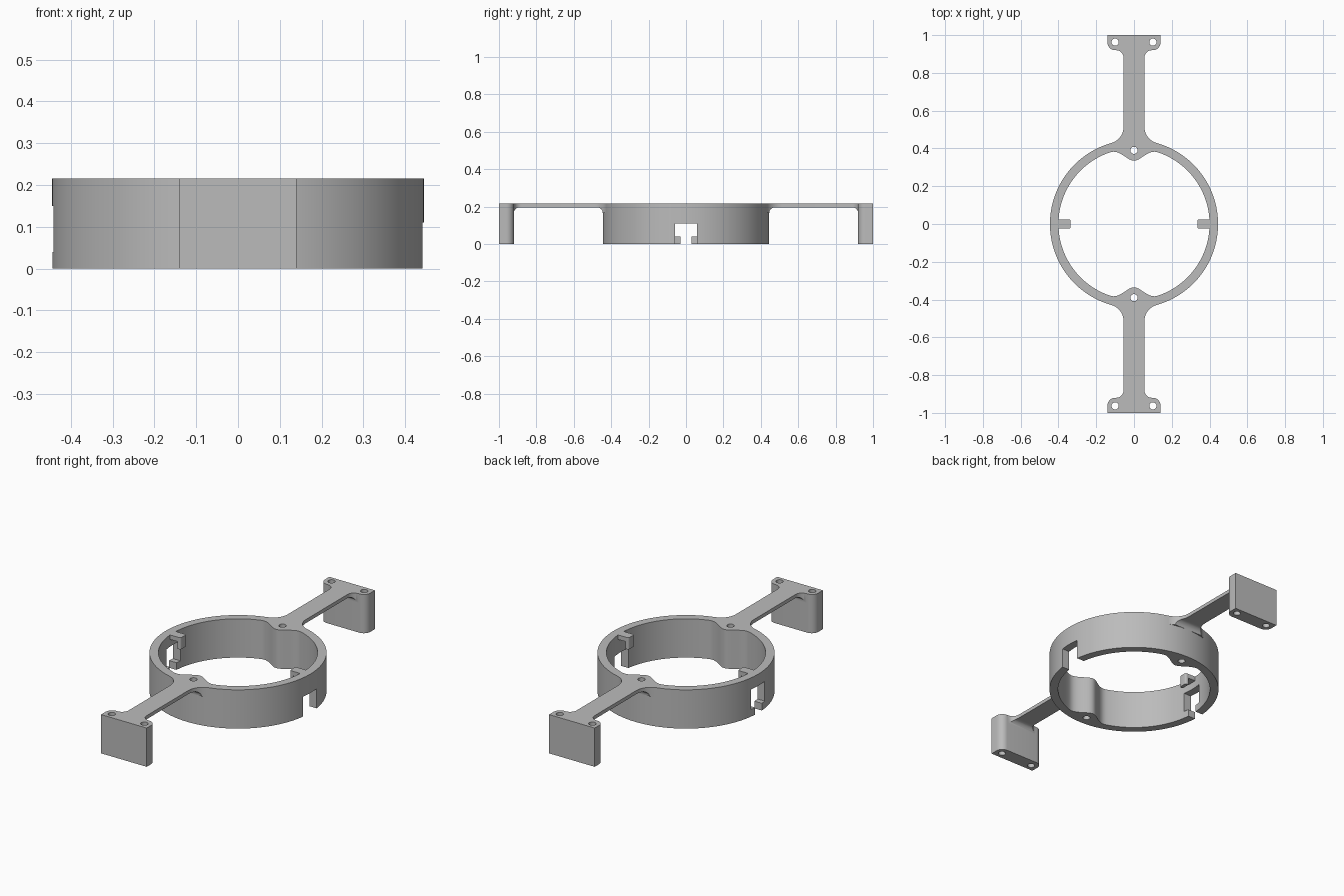
import bpy, bmesh
from math import sin, cos, pi, radians

cube = bpy.data.objects.get("Cube")
if cube:
    bpy.data.objects.remove(cube, do_unlink=True)

TOP = 0.215          # overall height
R_OUT, R_IN = 0.445, 0.40

grey = bpy.data.materials.new("plain_grey")
grey.use_nodes = True
grey.diffuse_color = (0.5, 0.5, 0.5, 1)
grey.node_tree.nodes["Principled BSDF"].inputs["Base Color"].default_value = (0.5, 0.5, 0.5, 1)


def arc(cx, cy, r, a0, a1, n=10):
    """Points along an arc, angles in degrees."""
    angles = [radians(a0 + (a1 - a0) * i / n) for i in range(n + 1)]
    return [(cx + r * cos(a), cy + r * sin(a)) for a in angles]


def prism(name, outline, lo, hi, axis="z"):
    """Extrude a closed 2D outline along one axis."""
    place = {"z": lambda u, v, w: (u, v, w),
             "x": lambda u, v, w: (w, u, v),
             "y": lambda u, v, w: (u, w, v)}[axis]
    bm = bmesh.new()
    low = [bm.verts.new(place(u, v, lo)) for u, v in outline]
    high = [bm.verts.new(place(u, v, hi)) for u, v in outline]
    bm.faces.new(low)
    bm.faces.new(high)
    for i in range(len(low)):
        j = (i + 1) % len(low)
        bm.faces.new((low[i], low[j], high[j], high[i]))
    bmesh.ops.recalc_face_normals(bm, faces=bm.faces)
    mesh = bpy.data.meshes.new(name)
    bm.to_mesh(mesh)
    bm.free()
    mesh.materials.append(grey)
    obj = bpy.data.objects.new(name, mesh)
    bpy.context.collection.objects.link(obj)
    return obj


def combine(obj, tool, operation="DIFFERENCE"):
    """Apply a boolean and discard the tool."""
    mod = obj.modifiers.new("boolean", "BOOLEAN")
    mod.operation, mod.object, mod.solver = operation, tool, "EXACT"
    bpy.context.view_layer.update()
    result = bpy.data.meshes.new_from_object(obj.evaluated_get(bpy.context.evaluated_depsgraph_get()))
    obj.modifiers.clear()
    obj.data = result
    bpy.data.objects.remove(tool, do_unlink=True)


def drill(obj, x, y, r=0.019):
    combine(obj, prism("drill", arc(x, y, r, 0, 345, 23), -0.1, 0.4))


def turned_copy(obj, name):
    """Copy rotated half a turn about z."""
    twin = obj.copy()
    twin.data = obj.data.copy()
    twin.name = name
    twin.rotation_euler.z = pi
    bpy.context.collection.objects.link(twin)
    return twin


# Ring with a smooth inward boss at the front and back
def inner_radius(a, depth=0.065, spread=0.31):
    off = min(abs(a - pi / 2), abs(a - 3 * pi / 2))
    return R_IN - (depth * (1 + cos(pi * off / spread)) / 2 if off < spread else 0)


steps = [2 * pi * i / 180 for i in range(180)]
ring = prism("ring", [(R_OUT * cos(a), R_OUT * sin(a)) for a in steps], 0, TOP)
bore = [(inner_radius(a) * cos(a), inner_radius(a) * sin(a)) for a in steps]
combine(ring, prism("bore", bore, -0.1, 0.4))
for y in (-0.39, 0.39):
    drill(ring, 0, y)

# Plain notch on the left, stepped slot with two feet on the right
notch = [(-0.06, -0.05), (0.06, -0.05), (0.06, 0.11), (-0.06, 0.11)]
combine(ring, prism("notch", notch, 0.3, 0.5, "x"))
half = [(0.03, -0.05), (0.03, 0.04), (0.06, 0.04), (0.06, 0.15)]
slot = half + [(-y, z) for y, z in reversed(half)]
combine(ring, prism("slot", slot, -0.5, -0.3, "x"))

# Arm: flared plan shape crossed with a side profile filleted underneath
side = ([(0.12, 0.412)] + arc(0.145, 0.515, 0.09, 254, 180)
        + arc(0.095, 0.88, 0.04, 180, 90) + [(0.095, 0.93)])
arm = prism("back_arm", side + [(-x, y) for x, y in reversed(side)], 0.1, TOP)
profile = ([(0.38, 0.3), (0.38, 0.165)] + arc(0.475, 0.165, 0.03, 180, 90)
           + arc(0.89, 0.165, 0.03, 90, 0) + [(0.95, 0.165), (0.95, 0.3)])
combine(arm, prism("arm_profile", profile, -0.3, 0.3, "x"), "INTERSECT")

# Mounting block with rounded inner corners and two screw holes
plan = ([(0.14, 1), (-0.14, 1)] + arc(-0.10, 0.96, 0.04, 180, 270)
        + arc(0.10, 0.96, 0.04, 270, 360))
block = prism("back_mounting_block", plan, 0, TOP)
for x in (-0.1, 0.1):
    drill(block, x, 0.963)

# Hooked clip on the inside of the ring
hook = [(0.41, TOP), (0.335, TOP), (0.335, 0.15), (0.355, 0.15), (0.355, 0.19), (0.41, 0.19)]
clip = prism("left_clip", hook, -0.025, 0.025, "y")
bm = bmesh.new()
bm.from_mesh(clip.data)
tip = [e for e in bm.edges if all(v.co.x < 0.34 for v in e.verts)
       and abs(e.verts[0].co.z - e.verts[1].co.z) > 0.01]
bmesh.ops.bevel(bm, geom=tip, offset=0.01, segments=4, affect="EDGES", profile=0.5)
bm.to_mesh(clip.data)
bm.free()

parts = [ring, arm, block, clip,
         turned_copy(arm, "front_arm"),
         turned_copy(block, "front_mounting_block"),
         turned_copy(clip, "right_clip")]

# Smooth curved walls, keep edges sharp
bpy.ops.object.select_all(action="DESELECT")
for part in parts:
    part.select_set(True)
bpy.context.view_layer.objects.active = ring
bpy.ops.object.shade_smooth_by_angle(angle=radians(30))
